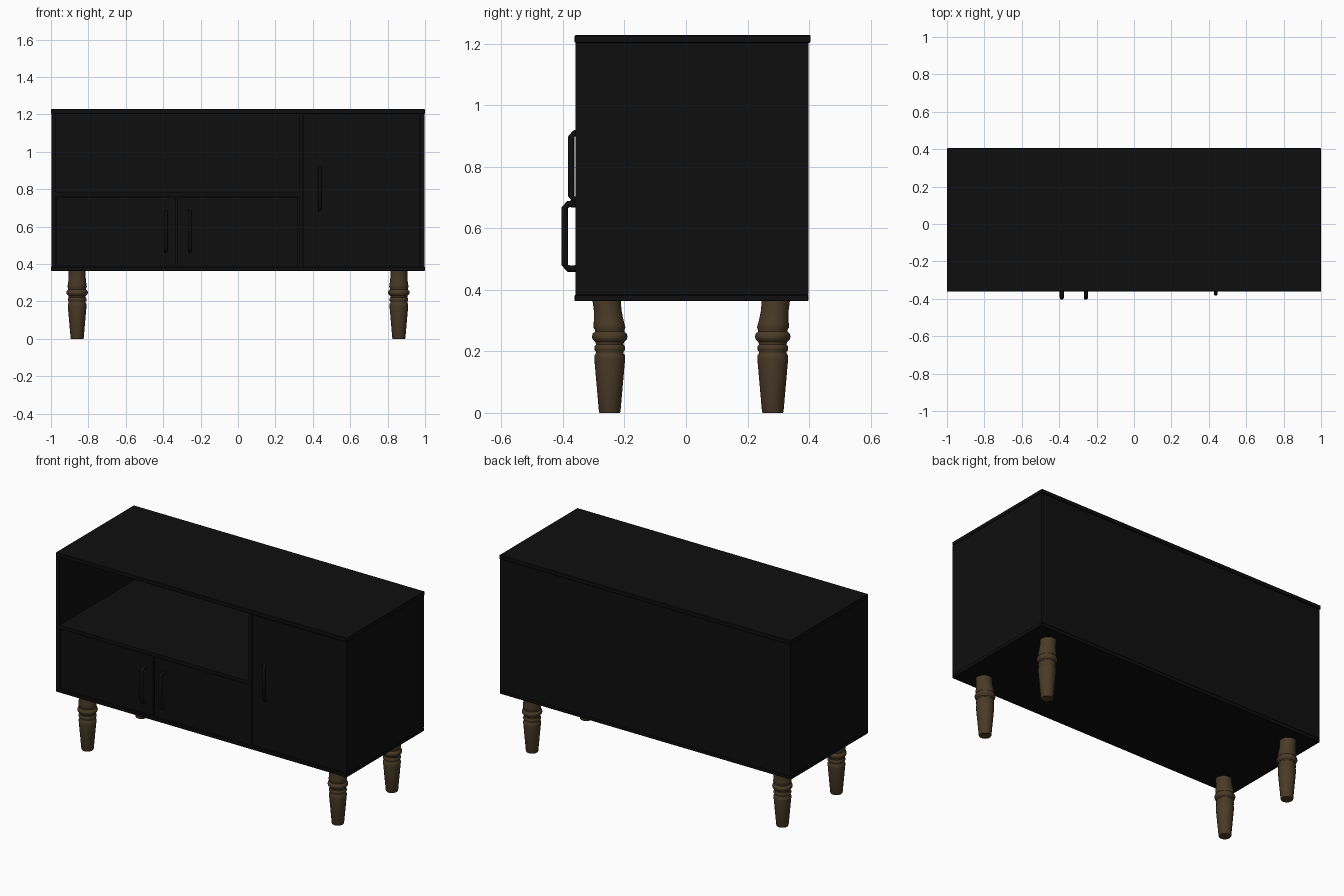
import bpy, bmesh, math
from mathutils import Vector

if "Cube" in bpy.data.objects:
    bpy.data.objects.remove(bpy.data.objects["Cube"])


def material(name, rgb):
    m = bpy.data.materials.new(name)
    m.diffuse_color = (*rgb, 1)
    m.use_nodes = True
    m.node_tree.nodes["Principled BSDF"].inputs["Base Color"].default_value = m.diffuse_color
    return m


BLACK = material("matte black", (0.0045, 0.0045, 0.0045))
WOOD = material("dark brown wood", (0.068, 0.043, 0.020))


def finish(name, bm, mat, smooth=False):
    bmesh.ops.recalc_face_normals(bm, faces=bm.faces)
    me = bpy.data.meshes.new(name)
    bm.to_mesh(me)
    bm.free()
    me.materials.append(mat)
    ob = bpy.data.objects.new(name, me)
    bpy.context.collection.objects.link(ob)
    if smooth:
        bpy.ops.object.select_all(action='DESELECT')
        ob.select_set(True)
        bpy.context.view_layer.objects.active = ob
        bpy.ops.object.shade_smooth_by_angle(angle=math.radians(40))
    return ob


def box(name, x, y, z, bevel=0.0):
    """Panel given by its (min, max) extent on each axis."""
    bm = bmesh.new()
    bmesh.ops.create_cube(bm, size=1)
    for v in bm.verts:
        v.co = [(r[0] + r[1]) / 2 + c * (r[1] - r[0]) for r, c in zip((x, y, z), v.co)]
    if bevel:
        bmesh.ops.bevel(bm, geom=bm.edges[:], offset=bevel, segments=1, affect='EDGES')
    return finish(name, bm, BLACK)


# Carcass panels
FRONT, BACK = -0.36, 0.398
box("top_panel", (-1, 1), (FRONT - 0.002, 0.405), (1.203, 1.228), 0.003)
box("bottom_panel", (-1, 1), (FRONT - 0.002, BACK), (0.363, 0.385), 0.003)
box("left_side", (-0.998, -0.974), (FRONT, BACK), (0.385, 1.203))
box("right_side", (0.974, 0.998), (FRONT, BACK), (0.385, 1.203))
box("back_panel", (-0.974, 0.974), (0.38, BACK), (0.385, 1.203))
box("shelf", (-0.974, 0.325), (FRONT, 0.38), (0.762, 0.782))
box("right_divider", (0.325, 0.345), (FRONT, 0.38), (0.385, 1.203))

# Doors, flush with the carcass front
box("left_door", (-0.970, -0.333), (-0.357, -0.335), (0.389, 0.758))
box("middle_door", (-0.325, 0.322), (-0.357, -0.335), (0.389, 0.758))
box("tall_right_door", (0.348, 0.971), (-0.357, -0.335), (0.389, 1.199))


# Bar handles: a rod swept along a bracket-shaped path
def handle(name, x, z0, z1, y_bar, r):
    bend = 0.012
    path = [(FRONT, z0 + r), (y_bar + bend, z0 + r), (y_bar, z0 + r + bend),
            (y_bar, z1 - r - bend), (y_bar + bend, z1 - r), (FRONT, z1 - r)]
    bm = bmesh.new()
    rings = []
    n = 12
    for i, p in enumerate(path):
        a, b = path[max(i - 1, 0)], path[min(i + 1, len(path) - 1)]
        t = Vector((0, b[0] - a[0], b[1] - a[1])).normalized()
        side, up = Vector((1, 0, 0)), t.cross(Vector((1, 0, 0)))
        c = Vector((x, *p))
        rings.append([bm.verts.new(c + r * (math.cos(2 * math.pi * k / n) * side
                                            + math.sin(2 * math.pi * k / n) * up))
                      for k in range(n)])
    for lo, hi in zip(rings, rings[1:]):
        for k in range(n):
            bm.faces.new((lo[k], lo[(k + 1) % n], hi[(k + 1) % n], hi[k]))
    bm.faces.new(rings[0])
    bm.faces.new(rings[-1])
    finish(name, bm, BLACK, True)


handle("left_door_handle", -0.386, 0.458, 0.690, -0.394, 0.011)
handle("middle_door_handle", -0.257, 0.458, 0.690, -0.394, 0.011)
handle("tall_door_handle", 0.437, 0.682, 0.920, -0.373, 0.010)

# Turned legs: (radius, height) profile spun round the leg axis
PROFILE = [(0.033, 0.0), (0.035, 0.004), (0.050, 0.175), (0.050, 0.186), (0.045, 0.193),
           (0.045, 0.199), (0.050, 0.205), (0.050, 0.215), (0.045, 0.222), (0.046, 0.230),
           (0.055, 0.238), (0.058, 0.248), (0.055, 0.258), (0.048, 0.264), (0.048, 0.270),
           (0.052, 0.277), (0.050, 0.290), (0.047, 0.310), (0.045, 0.335), (0.046, 0.366)]


def leg(name, x, y):
    n = 32
    bm = bmesh.new()
    rings = []
    for r, z in PROFILE:
        # the neck leans slightly outward towards the cabinet edge
        lean = math.copysign(0.010 * max(0, (z - 0.27) / 0.095), y)
        rings.append([bm.verts.new((x + r * math.cos(2 * math.pi * k / n),
                                    y + lean + r * math.sin(2 * math.pi * k / n), z))
                      for k in range(n)])
    for lo, hi in zip(rings, rings[1:]):
        for k in range(n):
            bm.faces.new((lo[k], lo[(k + 1) % n], hi[(k + 1) % n], hi[k]))
    bm.faces.new(rings[0])
    bm.faces.new(rings[-1])
    finish(name, bm, WOOD, True)


for side, x in (("left", -0.86), ("right", 0.86)):
    leg("front_" + side + "_leg", x, -0.248)
    leg("back_" + side + "_leg", x, 0.282)
